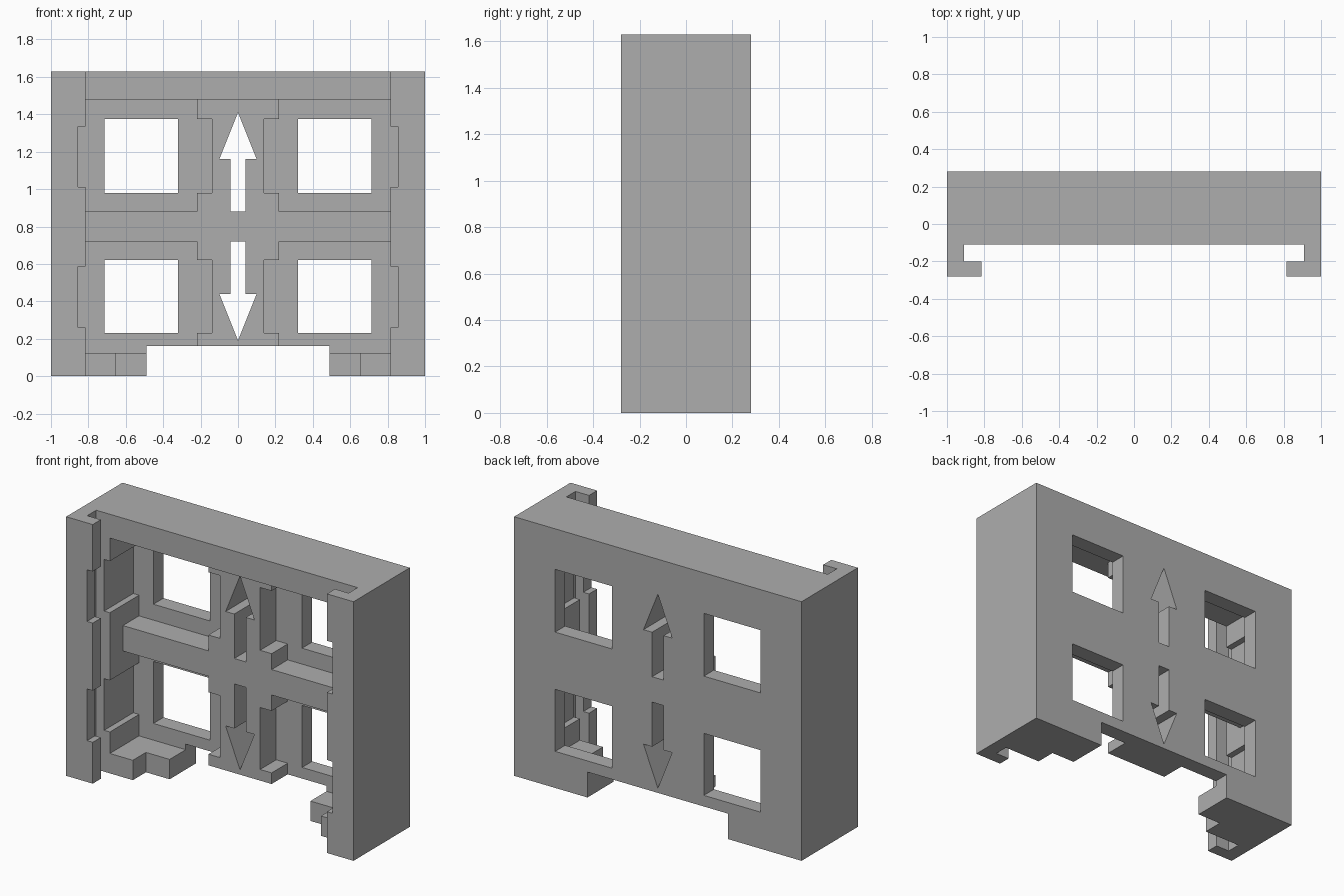
import bpy
import bmesh

cube = bpy.data.objects.get("Cube")
if cube:
    bpy.data.objects.remove(cube, do_unlink=True)

grey = bpy.data.materials.new("plain grey")
grey.use_nodes = True
COLOUR = (0.42, 0.42, 0.42, 1)
grey.diffuse_color = COLOUR
grey.node_tree.nodes["Principled BSDF"].inputs["Base Color"].default_value = COLOUR

FRONT, BACK = -0.28, 0.28
RAIL, RIB, FLOOR = -0.11, 0.02, 0.18   # depths of the front rail, ribs and back panel
OUT = 0.5                              # past the outer faces
HEIGHT = 1.63


def prism(name, outline, y0, y1):
    """Extrude an (x, z) outline from y0 to y1."""
    bm = bmesh.new()
    face = bm.faces.new([bm.verts.new((x, y0, z)) for x, z in outline])
    ext = bmesh.ops.extrude_face_region(bm, geom=[face])
    verts = [v for v in ext["geom"] if isinstance(v, bmesh.types.BMVert)]
    bmesh.ops.translate(bm, verts=verts, vec=(0, y1 - y0, 0))
    bmesh.ops.recalc_face_normals(bm, faces=bm.faces)
    mesh = bpy.data.meshes.new(name)
    bm.to_mesh(mesh)
    bm.free()
    mesh.materials.append(grey)
    obj = bpy.data.objects.new(name, mesh)
    bpy.context.scene.collection.objects.link(obj)
    return obj


def rect(x0, x1, z0, z1):
    return [(x0, z0), (x1, z0), (x1, z1), (x0, z1)]


body = prism("frame_body", rect(-1, 1, 0, HEIGHT), FRONT, BACK)


def cut(outline, y0, y1):
    """Carve a prism out of the body and discard the cutter."""
    cutter = prism("cutter", outline, y0, y1)
    cutter.hide_render = True
    mod = body.modifiers.new("carve", "BOOLEAN")
    mod.object = cutter
    mod.operation = "DIFFERENCE"
    mod.solver = "EXACT"
    bpy.context.view_layer.update()
    carved = bpy.data.meshes.new_from_object(
        body.evaluated_get(bpy.context.evaluated_depsgraph_get()))
    body.modifiers.remove(mod)
    body.data = carved
    bpy.data.objects.remove(cutter, do_unlink=True)


def cut_sides(x0, x1, z0, z1, y0, y1):
    """Carve the same box on the left and the right."""
    cut(rect(x0, x1, z0, z1), y0, y1)
    cut(rect(-x1, -x0, z0, z1), y0, y1)


# Open front between the side lips, with a vertical slot behind each lip
cut(rect(-0.815, 0.815, -OUT, 2), -OUT, RAIL)
cut(rect(-0.91, 0.91, -OUT, 2), -0.20, RAIL)

# Recess under the top rail, stepped feet and bottom opening
cut(rect(-0.815, 0.815, 0.125, 1.48), -OUT, RIB)
cut(rect(-0.655, 0.655, -OUT, 0.3), -OUT, RIB)
cut(rect(-0.49, 0.49, -OUT, 0.16), -OUT, OUT)

# Pockets, column notches, lip notches and windows of each storey
storeys = [
    dict(pocket=(0.125, 0.72), window=(0.23, 0.62), notch=(0.26, 0.585)),
    dict(pocket=(0.88, 1.48), window=(0.98, 1.375), notch=(1.01, 1.335)),
]
for s in storeys:
    cut_sides(0.22, 0.815, *s["pocket"], -OUT, FLOOR)
    cut_sides(0.14, 0.30, *s["window"], -OUT, FLOOR)
    cut_sides(0.75, 0.855, *s["notch"], -OUT, FLOOR)
    cut_sides(0.32, 0.715, *s["window"], -OUT, OUT)

# Arrow-shaped openings through the centre column, mirrored up and down
half = [(0.04, 0.08), (0.04, 0.36), (0.10, 0.36)]
arrow = half + [(0, 0.61)] + [(-x, z) for x, z in reversed(half)]
for direction in (1, -1):
    cut([(x, 0.80 + direction * z) for x, z in arrow], -OUT, OUT)

# Tidy leftover edges on flat faces
bm = bmesh.new()
bm.from_mesh(body.data)
bmesh.ops.remove_doubles(bm, verts=bm.verts, dist=0.0001)
bmesh.ops.dissolve_limit(bm, angle_limit=0.01, verts=bm.verts, edges=bm.edges)
bm.to_mesh(body.data)
bm.free()
body.data.materials.clear()
body.data.materials.append(grey)
